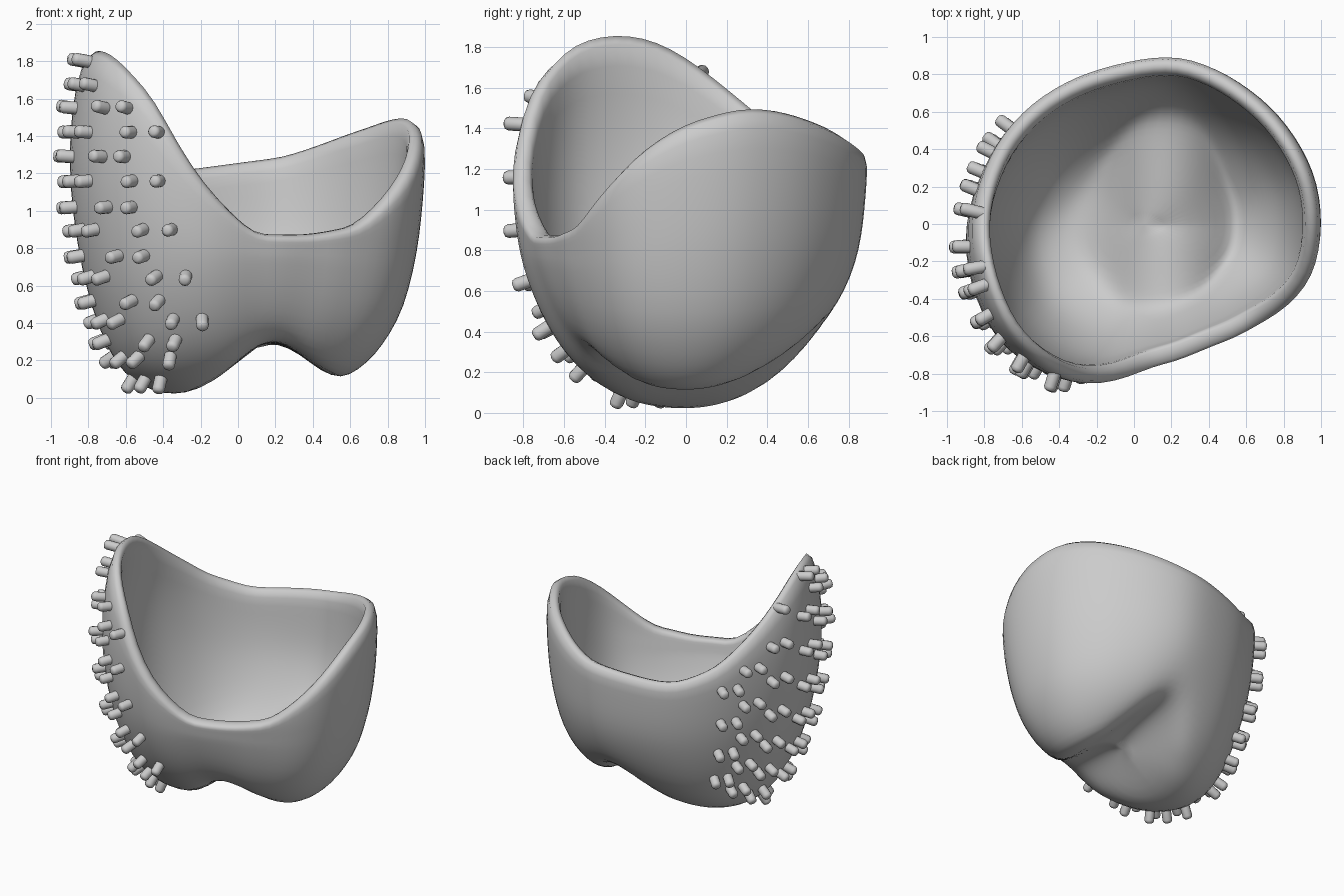
import bpy, bmesh, math
from mathutils import Vector
from mathutils.bvhtree import BVHTree

if "Cube" in bpy.data.objects:
    bpy.data.objects.remove(bpy.data.objects["Cube"])

CX = 0.1   # axis of the bowl in x
# plan outline with rim height (x, y, z)
RIM = [(1.005, -.05, 1.41), (.975, .25, 1.5), (.87, .46, 1.5), (.61, .73, 1.41), (.25, .9, 1.28),
       (-.1, .855, 1.24), (-.4, .75, 1.2), (-.65, .55, 1.32), (-.81, .3, 1.54), (-.9, .05, 1.74),
       (-.91, -.15, 1.84), (-.86, -.39, 1.89), (-.72, -.65, 1.82), (-.5, -.8, 1.63), (-.23, -.875, 1.18),
       (.08, -.8, .86), (.4, -.69, .855), (.68, -.56, .91), (.87, -.42, 1.1), (.975, -.25, 1.27)]


def interp(x, pts):
    if x <= pts[0][0]:
        return pts[0][1]
    for (a, va), (b, vb) in zip(pts, pts[1:]):
        if x <= b:
            return va + (vb - va) * (x - a) / (b - a)
    return pts[-1][1]


polar = sorted((math.atan2(y, x - CX) % math.tau, math.hypot(x - CX, y), z) for x, y, z in RIM)
polar = [(polar[-1][0] - math.tau,) + polar[-1][1:]] + polar + [(polar[0][0] + math.tau,) + polar[0][1:]]
R_OF = [(a, r) for a, r, z in polar]
H_OF = [(a, h) for a, r, h in polar]

# lower profile: radius fraction, height across x, height across y
LOWER = [(.12, 0, .01), (.25, 0, .05), (.38, .002, .105), (.5, .02, .175), (.6, .055, .245),
         (.7, .12, .34), (.79, .25, .455), (.87, .46, .59), (.93, .69, .73)]
UPPER = [(.72, .93), (.9, .97), (1.25, 1.0), (1.5, .99), (1.9, .92)]


def shaped(ang, g, z):
    """Point on the bowl, blended with the groove that runs underneath."""
    r = interp(ang, R_OF) * g
    x, y = CX + r * math.cos(ang), r * math.sin(ang)
    w = max(0, min(1, (.58 - z) / .48))
    z += w * w * (3 - 2 * w) * .17 * max(0, x - .1)
    groove = (.29 + .16 * max(0, y)) * math.exp(-((x - .19) / .29) ** 2)
    d = z - groove
    return (x, y, .5 * (z + groove + math.sqrt(d * d + .08 * groove * groove)))


# bowl
N = 40
bm = bmesh.new()
pole = bm.verts.new(shaped(0, 0, .0))
rings = [[] for _ in range(len(LOWER) + 4)]
for i in range(N):
    a = math.tau * i / N
    wy = math.sin(a) ** 2
    h = interp(a, H_OF) + .005
    pts = [(g, zx + (zy - zx) * wy) for g, zx, zy in LOWER]
    z0 = min(pts[-1][1], h - .1)
    for k in range(1, 5):
        z = z0 + (h - z0) * k / 4
        pts.append((interp(z, UPPER), z))
    for ring, (g, z) in zip(rings, pts):
        ring.append(bm.verts.new(shaped(a, g, z)))
for i in range(N):
    j = (i + 1) % N
    bm.faces.new((pole, rings[0][j], rings[0][i]))
    for lo, hi in zip(rings, rings[1:]):
        bm.faces.new((lo[i], lo[j], hi[j], hi[i]))
bm.normal_update()
tree = BVHTree.FromBMesh(bm)
me = bpy.data.meshes.new("bowl")
bm.to_mesh(me)
bm.free()
me.polygons.foreach_set("use_smooth", [True] * len(me.polygons))
bowl = bpy.data.objects.new("bowl", me)
bpy.context.collection.objects.link(bowl)
wall = bowl.modifiers.new("wall", 'SOLIDIFY')
wall.thickness = .1
wall.offset = -1
sub = bowl.modifiers.new("smooth", 'SUBSURF')
sub.levels = sub.render_levels = 1

# pegs: paired columns, staggered from row to row
PAIRS_A = [237, 228, 209, 200, 176, 169, 153, 146]
PAIRS_B = [226, 217, 194, 187, 163, 156]
rows = [(z, PAIRS_A) for z in (1.67, 1.42, 1.16, .9, .65, .42)]
rows += [(z, PAIRS_B) for z in (1.55, 1.29, 1.02, .76, .52, .31)]
rows += [(1.8, [200, 194]), (.22, [221, 209, 200, 178, 169]), (.1, [208, 200, 190])]
pegs = bmesh.new()
for z, columns in rows:
    for deg in columns:
        if deg > 190:    # columns fan out towards the bottom
            deg = 190 + (deg - 190) * (1 + .2 * max(0, 1.2 - max(z, .4)) / .75)
        a = math.radians(deg)
        if z > interp(a, H_OF) - .04:
            continue
        d = Vector((math.cos(a), math.sin(a), 0))
        hit, n, _, _ = tree.ray_cast(Vector((CX, 0, z)) + d * 2, -d)
        if hit is None:
            continue
        if n.dot(d) < 0:
            n = -n
        rot = n.to_track_quat('Z', 'Y')
        loops = []
        # peg with a rounded tip
        for r, t in ((.034, -.04), (.034, .06), (.028, .075), (.015, .082)):
            loops.append([pegs.verts.new(hit + rot @ Vector((r * math.cos(k * math.pi / 6),
                          r * math.sin(k * math.pi / 6), t))) for k in range(12)])
        for lo, hi in zip(loops, loops[1:]):
            for k in range(12):
                m = (k + 1) % 12
                pegs.faces.new((lo[k], lo[m], hi[m], hi[k]))
        pegs.faces.new(loops[-1])
        pegs.faces.new(loops[0][::-1])
me = bpy.data.meshes.new("pegs")
pegs.to_mesh(me)
pegs.free()
peg_obj = bpy.data.objects.new("pegs", me)
bpy.context.collection.objects.link(peg_obj)
bpy.context.view_layer.objects.active = peg_obj
peg_obj.select_set(True)
bpy.ops.object.shade_smooth_by_angle(angle=math.radians(50))
